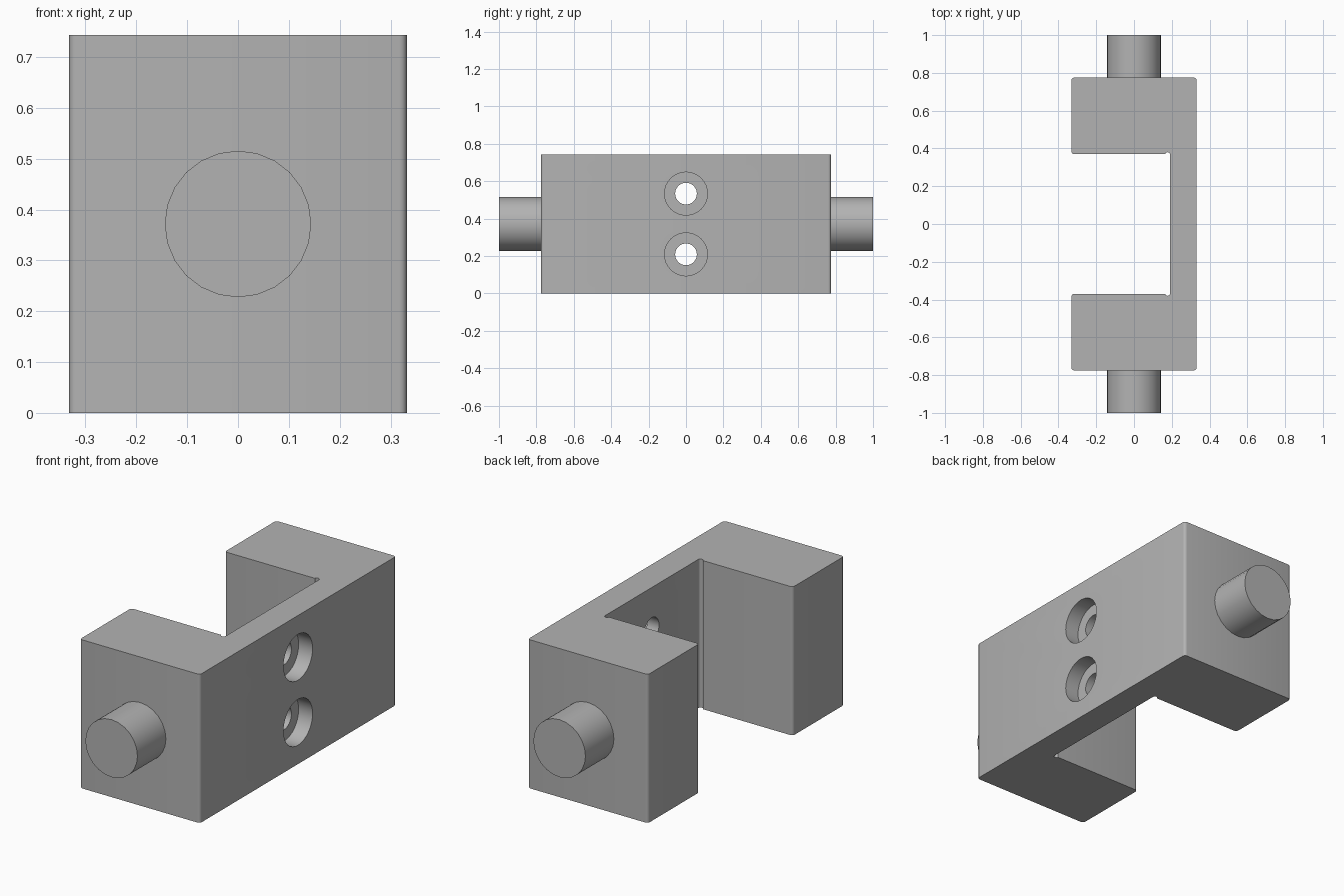
import bpy, bmesh
from math import sin, cos, radians, pi
from mathutils import Matrix

if "Cube" in bpy.data.objects:
    bpy.data.objects.remove(bpy.data.objects["Cube"], do_unlink=True)

HEIGHT, HALF_X, HALF_Y = 0.743, 0.332, 0.775
GAP, WALL_X = 0.37, 0.19          # slot half length and inner wall face
ROUND, RELIEF = 0.015, 0.012      # outer corner radius, inner corner relief radius

steel = bpy.data.materials.new("grey steel")
steel.use_nodes = True
grey = (0.45, 0.45, 0.45, 1)
steel.diffuse_color = grey
steel.node_tree.nodes["Principled BSDF"].inputs["Base Color"].default_value = grey


def make_object(name, bm):
    bmesh.ops.recalc_face_normals(bm, faces=bm.faces)
    mesh = bpy.data.meshes.new(name)
    bm.to_mesh(mesh)
    bm.free()
    mesh.materials.append(steel)
    obj = bpy.data.objects.new(name, mesh)
    bpy.context.collection.objects.link(obj)
    return obj


def cylinder(name, radius, length, centre, axis, sides=24):
    bm = bmesh.new()
    turn = Matrix.Rotation(pi / 2, 4, axis)
    bmesh.ops.create_cone(bm, cap_ends=True, segments=sides, radius1=radius,
                          radius2=radius, depth=length,
                          matrix=Matrix.Translation(centre) @ turn)
    return make_object(name, bm)


def arc(cx, cy, r, start, end, steps):
    angles = [radians(start + (end - start) * i / steps) for i in range(steps + 1)]
    return [(cx + r * cos(a), cy + r * sin(a)) for a in angles]


def smooth(obj):
    bpy.ops.object.select_all(action="DESELECT")
    obj.select_set(True)
    bpy.context.view_layer.objects.active = obj
    bpy.ops.object.shade_smooth_by_angle(angle=radians(32))


# C-shaped bracket: half outline, mirrored in y, then extruded upward
half = arc(HALF_X - ROUND, HALF_Y - ROUND, ROUND, 0, 90, 4)
half += arc(ROUND - HALF_X, HALF_Y - ROUND, ROUND, 90, 180, 4)
half += arc(ROUND - HALF_X, GAP + ROUND, ROUND, 180, 270, 4)
half += arc(WALL_X - RELIEF, GAP - 0.002, RELIEF, 170, 0, 8)
outline = half + [(x, -y) for x, y in reversed(half)]
bm = bmesh.new()
base = bm.faces.new([bm.verts.new((x, y, 0)) for x, y in outline])
top = bmesh.ops.extrude_face_region(bm, geom=[base])
bmesh.ops.translate(bm, vec=(0, 0, HEIGHT),
                    verts=[v for v in top["geom"] if isinstance(v, bmesh.types.BMVert)])
bracket = make_object("bracket", bm)

# Two counterbored screw holes through the wall
for label, z in (("lower", 0.209), ("upper", 0.534)):
    for part, radius, inner in (("bore", 0.115, 0.255), ("hole", 0.058, 0.1)):
        outer = 0.4
        cutter = cylinder(f"{label}_{part}_cutter", radius, outer - inner,
                          ((outer + inner) / 2, 0, z), "Y", 32)
        cut = bracket.modifiers.new(cutter.name, "BOOLEAN")
        cut.operation, cut.solver, cut.object = "DIFFERENCE", "EXACT", cutter
        cutter.hide_render = True
        cutter.hide_set(True)

# Apply the cuts and drop the cutters
bpy.context.view_layer.objects.active = bracket
for cut in list(bracket.modifiers):
    cutter = cut.object
    bpy.ops.object.modifier_apply(modifier=cut.name)
    bpy.data.objects.remove(cutter, do_unlink=True)
smooth(bracket)

# Pivot pins on both ends
for name, side in (("front_pin", -1), ("back_pin", 1)):
    inner, outer = HALF_Y - 0.02, 1.0
    smooth(cylinder(name, 0.144, outer - inner,
                    (0, side * (inner + outer) / 2, HEIGHT / 2), "X"))
